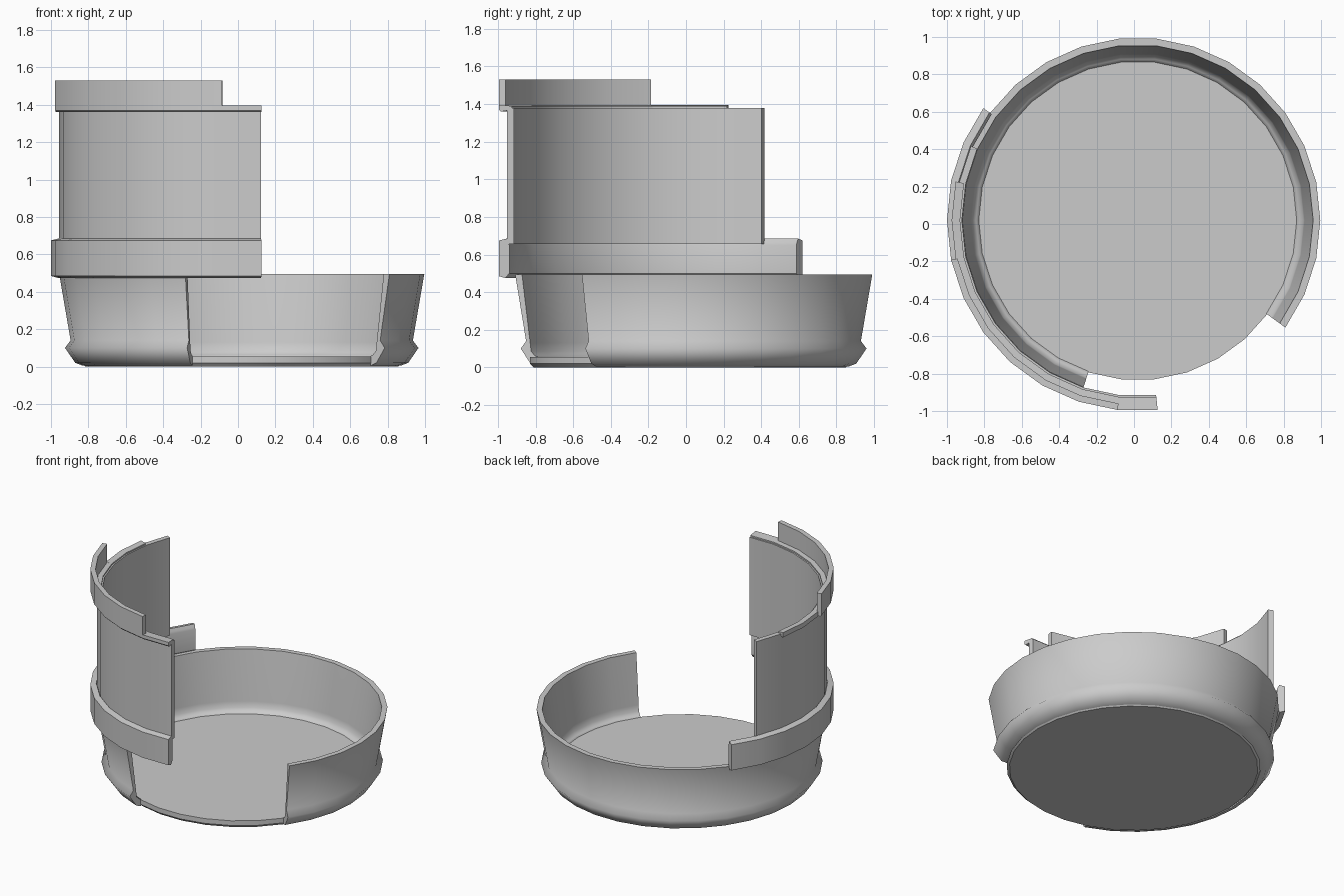
import bpy, bmesh, math

if "Cube" in bpy.data.objects:
    bpy.data.objects.remove(bpy.data.objects["Cube"])

CENTRE = 0.02          # the round parts share a slightly offset axis
STEP = 12              # 30-sided circle


def finish(name, bm, angle):
    bmesh.ops.recalc_face_normals(bm, faces=bm.faces)
    mesh = bpy.data.meshes.new(name)
    bm.to_mesh(mesh)
    bm.free()
    ob = bpy.data.objects.new(name, mesh)
    bpy.context.collection.objects.link(ob)
    bpy.ops.object.select_all(action='DESELECT')
    bpy.context.view_layer.objects.active = ob
    ob.select_set(True)
    bpy.ops.object.shade_smooth_by_angle(angle=math.radians(angle))
    return ob


def ring(bm, deg, profile):
    c, s = math.cos(math.radians(deg)), math.sin(math.radians(deg))
    return [bm.verts.new((CENTRE + r * c, CENTRE + r * s, z)) for r, z in profile]


def sweep(name, profile, start, end, angle=30):
    """Turn a closed (radius, z) profile from start to end degrees, with capped ends."""
    bm = bmesh.new()
    rings = [ring(bm, d, profile) for d in range(start, end + 1, STEP)]
    n = len(profile)
    for a, b in zip(rings, rings[1:]):
        for i in range(n):
            j = (i + 1) % n
            bm.faces.new((a[i], a[j], b[j], b[i]))
    bm.faces.new(rings[0])
    bm.faces.new(rings[-1])
    return finish(name, bm, angle)


def disc(name, profile, angle=30):
    """Full turned disc with flat top and bottom."""
    bm = bmesh.new()
    rings = [ring(bm, d, profile) for d in range(0, 360, STEP)]
    for a, b in zip(rings, rings[1:] + rings[:1]):
        for i in range(len(profile) - 1):
            bm.faces.new((a[i], a[i + 1], b[i + 1], b[i]))
    bm.faces.new([r[0] for r in rings])
    bm.faces.new([r[-1] for r in rings])
    return finish(name, bm, angle)


# Dish floor
disc("floor", [(0.835, 0.0), (0.855, 0.02), (0.855, 0.055)])

# Sloping dish wall with a bulged foot, open at the front right
sweep("dish_wall", [(0.85, 0.005), (0.89, 0.02), (0.945, 0.10), (0.915, 0.14),
                    (0.976, 0.495), (0.938, 0.495), (0.892, 0.13), (0.887, 0.085),
                    (0.865, 0.062), (0.85, 0.056)], -36, 252, 75)

# Tall broken upper wall
sweep("upper_wall", [(0.94, 0.655), (0.976, 0.655), (0.976, 1.38), (0.94, 1.38)], 156, 276)

# Band around the foot of the upper wall
sweep("lower_band", [(0.965, 0.50), (0.985, 0.475), (1.02, 0.485), (1.02, 0.675),
                     (0.98, 0.685), (0.97, 0.665), (0.965, 0.65)], 144, 276)

# Ledge and raised rim at the top
sweep("ledge_thin", [(0.95, 1.37), (0.995, 1.36), (0.995, 1.395), (0.95, 1.39)], 168, 192)
sweep("ledge_wide", [(0.95, 1.37), (1.01, 1.36), (1.02, 1.37), (1.02, 1.395),
                     (0.95, 1.39)], 192, 276)
sweep("top_rim", [(0.985, 1.385), (1.02, 1.37), (1.02, 1.53), (0.985, 1.53)], 192, 264)
